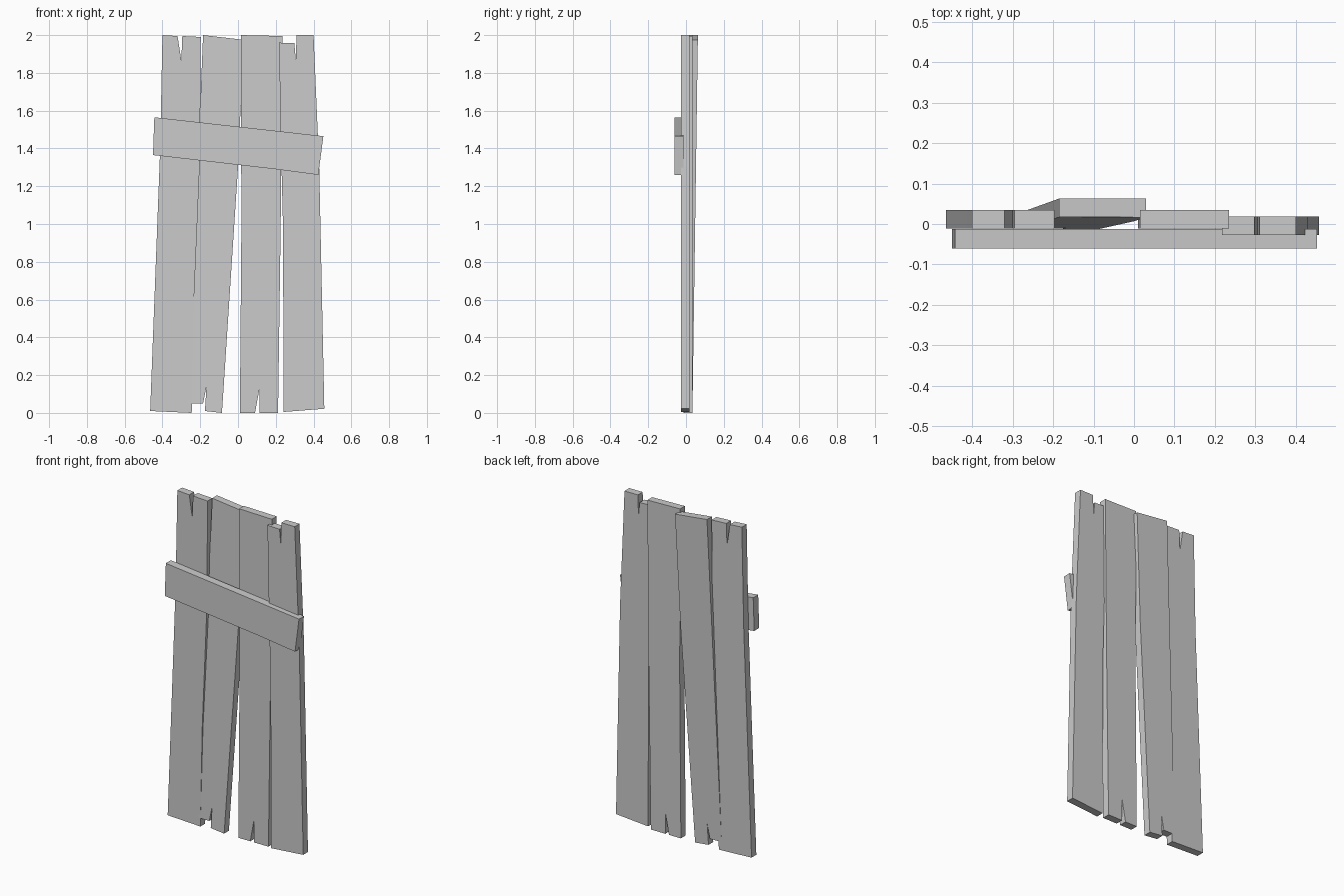
import bpy, bmesh

if "Cube" in bpy.data.objects:
    bpy.data.objects.remove(bpy.data.objects["Cube"])


def board(name, outline, front_top, front_bottom, thick):
    """Extrude a front (x, z) outline into a board; its front plane may lean in y."""
    bm = bmesh.new()

    def front_y(z):
        return front_bottom + (front_top - front_bottom) * z / 2

    front = [bm.verts.new((x, front_y(z), z)) for x, z in outline]
    back = [bm.verts.new((x, front_y(z) + thick, z)) for x, z in outline]
    bm.faces.new(front)
    bm.faces.new(back[::-1])
    n = len(outline)
    for i in range(n):
        j = (i + 1) % n
        bm.faces.new((front[j], front[i], back[i], back[j]))
    bmesh.ops.recalc_face_normals(bm, faces=bm.faces[:])
    bmesh.ops.triangulate(bm, faces=[f for f in bm.faces if len(f.verts) > 4])
    mesh = bpy.data.meshes.new(name)
    bm.to_mesh(mesh)
    bm.free()
    obj = bpy.data.objects.new(name, mesh)
    bpy.context.collection.objects.link(obj)
    return obj


# Left outer plank, split at the top
board("left_outer_plank",
      [(-0.465, 0.01), (-0.245, 0), (-0.233, 0.6), (-0.202, 1.33), (-0.197, 1.99),
       (-0.295, 1.995), (-0.30, 1.865), (-0.32, 1.995), (-0.40, 2.0), (-0.412, 1.4)],
      -0.011, -0.011, 0.046)

# Left inner plank, leaning back, split at the bottom
board("left_inner_plank",
      [(-0.263, 0.05), (-0.185, 0.05), (-0.167, 0.14), (-0.175, 0.01), (-0.085, 0),
       (0.0, 1.3), (0.03, 1.975), (-0.185, 2.0)],
      0.017, -0.012, 0.046)

# Right inner plank, split at the bottom
board("right_inner_plank",
      [(0.01, 0), (0.09, 0), (0.114, 0.13), (0.115, 0), (0.212, 0),
       (0.226, 1.0), (0.235, 1.995), (0.015, 2.0), (0.018, 1.0)],
      -0.011, -0.011, 0.046)

# Right outer plank, split at the top
board("right_outer_plank",
      [(0.242, 0.005), (0.457, 0.022), (0.43, 1.3), (0.40, 2.0), (0.31, 2.0),
       (0.306, 1.87), (0.298, 1.957), (0.217, 1.96), (0.228, 1.4), (0.238, 1.0)],
      -0.027, -0.027, 0.046)

# Crooked cross board nailed over the front
board("cross_board",
      [(-0.45, 1.365), (0.20, 1.29), (0.425, 1.26), (0.452, 1.465), (-0.443, 1.565)],
      -0.06, -0.06, 0.048)
